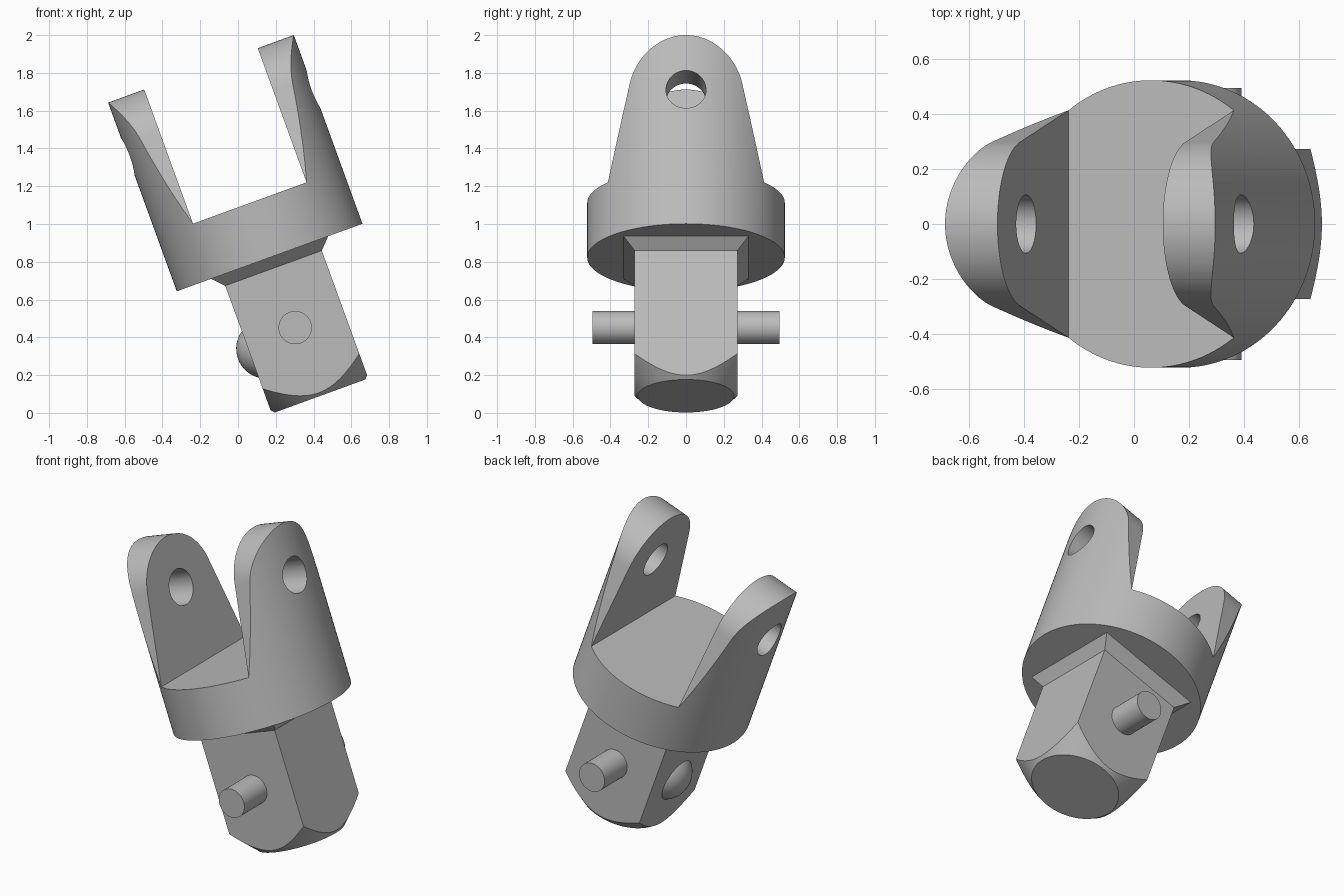
import bpy, bmesh
from math import pi, sin, cos, atan2, acos, hypot, radians
from mathutils import Matrix, Vector

if "Cube" in bpy.data.objects:
    bpy.data.objects.remove(bpy.data.objects["Cube"])

steel = bpy.data.materials.new("grey steel")
steel.use_nodes = True
GREY = (0.5, 0.5, 0.5, 1)
steel.diffuse_color = GREY
steel.node_tree.nodes["Principled BSDF"].inputs["Base Color"].default_value = GREY

R_BODY, GAP, DECK = 0.523, 0.32, 0.307      # body radius, half slot, deck height
R_EAR, HOLE_Z, R_HOLE = 0.305, 0.758, 0.106
HALF = 0.272                                # half width of the square shank


def make(name, bm):
    bmesh.ops.recalc_face_normals(bm, faces=bm.faces)
    mesh = bpy.data.meshes.new(name)
    bm.to_mesh(mesh)
    bm.free()
    mesh.materials.append(steel)
    ob = bpy.data.objects.new(name, mesh)
    bpy.context.collection.objects.link(ob)
    return ob


def cone(name, r_low, r_high, low, high, sides=96, turn=0.0):
    bm = bmesh.new()
    bmesh.ops.create_cone(bm, cap_ends=True, segments=sides, radius1=r_low,
                          radius2=r_high, depth=high - low,
                          matrix=Matrix.Translation((0, 0, (low + high) / 2))
                          @ Matrix.Rotation(turn, 4, 'Z'))
    return make(name, bm)


def prism_x(name, outline, half):
    """Extrude a (y, z) outline along x."""
    bm = bmesh.new()
    face = bm.faces.new([bm.verts.new((-half, y, z)) for y, z in outline])
    new = bmesh.ops.extrude_face_region(bm, geom=[face])["geom"]
    bmesh.ops.translate(bm, vec=(2 * half, 0, 0),
                        verts=[v for v in new if isinstance(v, bmesh.types.BMVert)])
    return make(name, bm)


def cut(ob, tool, operation):
    mod = ob.modifiers.new("cut", 'BOOLEAN')
    mod.operation, mod.solver, mod.object = operation, 'EXACT', tool
    bpy.context.view_layer.objects.active = ob
    bpy.ops.object.modifier_apply(modifier=mod.name)
    bpy.data.objects.remove(tool)


# Fork: a round bar trimmed to a side outline, then slotted and drilled
foot = (R_BODY ** 2 - GAP ** 2) ** 0.5
drop = HOLE_Z - DECK
start = atan2(-drop, foot) + acos(R_EAR / hypot(foot, drop))
arc = [start + (pi - 2 * start) * i / 40 for i in range(41)]
outline = [(-0.7, -0.2), (0.7, -0.2), (0.7, DECK), (foot, DECK)]
outline += [(R_EAR * cos(a), HOLE_Z + R_EAR * sin(a)) for a in arc]
outline += [(-foot, DECK), (-0.7, DECK)]
fork = cone("fork_body", R_BODY, R_BODY, 0, 1.3, 128)
cut(fork, prism_x("side_outline", outline, 0.8), 'INTERSECT')
slot = [(-0.8, DECK), (0.8, DECK), (0.8, 1.5), (-0.8, 1.5)]
cut(fork, prism_x("slot", slot, GAP), 'DIFFERENCE')
drill = [(R_HOLE * cos(pi * i / 24), HOLE_Z + R_HOLE * sin(pi * i / 24)) for i in range(48)]
cut(fork, prism_x("drill", drill, 0.8), 'DIFFERENCE')

# Square shank with flared neck and coned tip
root2 = 2 ** 0.5
neck = cone("flared_neck", HALF * root2, 0.33 * root2, -0.06, 0, 4, pi / 4)
shank = cone("square_shank", HALF * root2, HALF * root2, -0.78, -0.06, 4, pi / 4)
slope = 0.13 / 0.14
tip = cone("tip_cone", 0.255, 0.255 + slope * 0.9, -0.78, 0.12, 128)
cut(shank, tip, 'INTERSECT')

# Cross pin through the shank
pin = cone("cross_pin", 0.088, 0.088, -0.495, 0.495, 64)
pin.data.transform(Matrix.Translation((0, 0, -0.395)) @ Matrix.Rotation(pi / 2, 4, 'X'))

# Locking ball on one flat
bm = bmesh.new()
bmesh.ops.create_uvsphere(bm, u_segments=48, v_segments=24, radius=0.158,
                          matrix=Matrix.Translation((-0.183, 0, -0.447)))
ball = make("locking_ball", bm)

# Tilt everything into its resting pose and smooth the round surfaces
pose = Matrix.Translation((0.1675, 0, 0.8225)) @ Matrix.Rotation(radians(-20), 4, 'Y')
bpy.ops.object.select_all(action='DESELECT')
for ob in (fork, neck, shank, pin, ball):
    ob.data.transform(pose)
    ob.select_set(True)
bpy.context.view_layer.objects.active = fork
bpy.ops.object.shade_smooth_by_angle(angle=radians(25))
